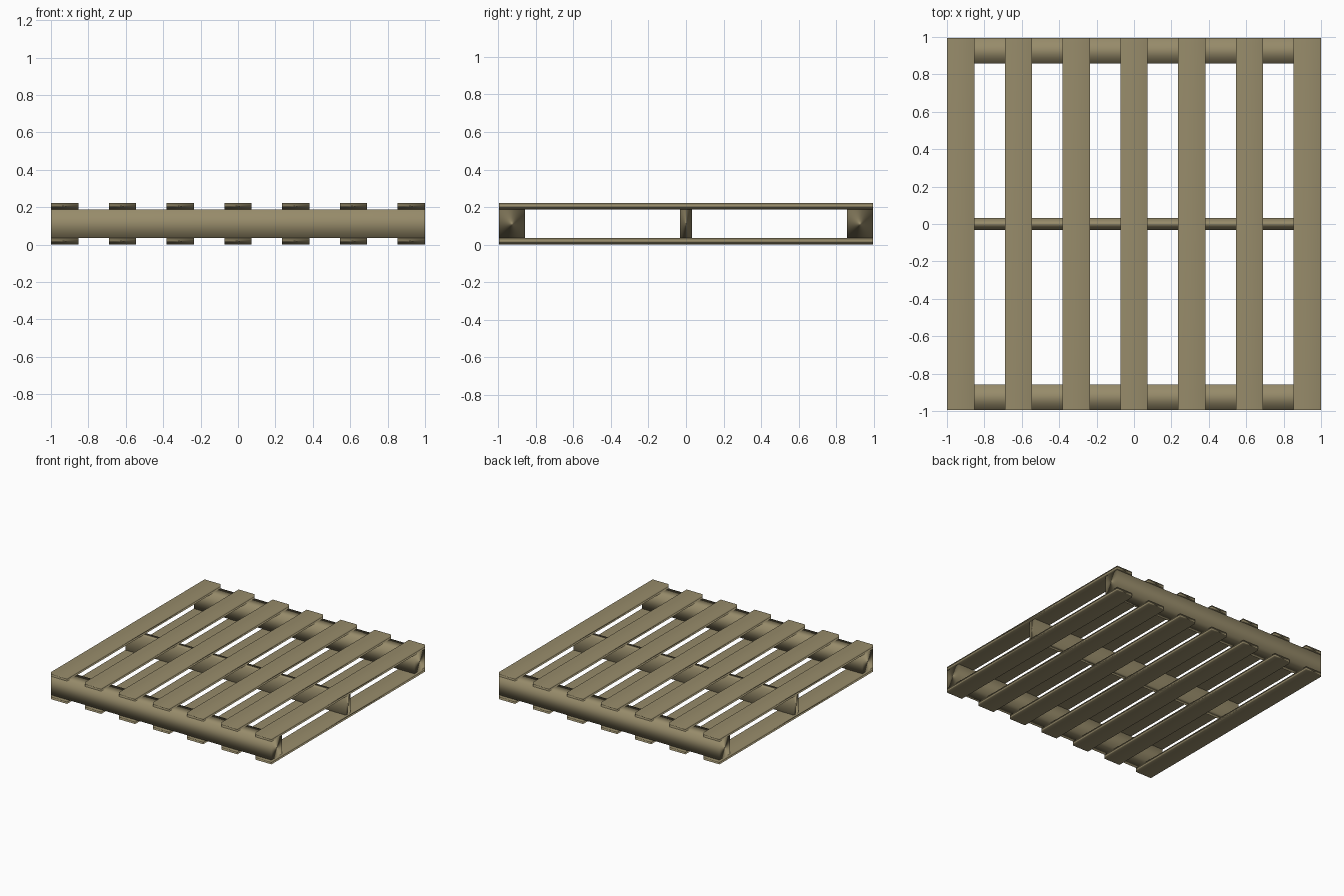
import bpy

if "Cube" in bpy.data.objects:
    bpy.data.objects.remove(bpy.data.objects["Cube"])

# weathered wood
wood = bpy.data.materials.new("weathered_wood")
wood.diffuse_color = (0.31, 0.26, 0.145, 1)
wood.use_nodes = True
wood.node_tree.nodes["Principled BSDF"].inputs["Base Color"].default_value = wood.diffuse_color

HALF_X, HALF_Y = 1.0, 0.995
HEIGHT, SLAT_T, SLAT_W = 0.222, 0.035, 0.146


def plank(name, size, centre):
    """Softly shaded rectangular board."""
    bpy.ops.mesh.primitive_cube_add(size=1, location=centre)
    ob = bpy.context.object
    ob.name = name
    ob.scale = size
    bpy.ops.object.transform_apply(location=False, rotation=False, scale=True)
    bpy.ops.object.shade_smooth()
    # area-weighted normals keep the broad faces flat
    mod = ob.modifiers.new("weighted_normals", 'WEIGHTED_NORMAL')
    mod.mode = 'FACE_AREA'
    ob.data.materials.append(wood)
    return ob


# three beams running left to right
beam_h = HEIGHT - 2 * SLAT_T
for name, width, y in (("front_beam", 0.138, -HALF_Y + 0.069),
                       ("middle_beam", 0.063, 0.0),
                       ("back_beam", 0.138, HALF_Y - 0.069)):
    plank(name, (2 * HALF_X, width, beam_h), (0, y, HEIGHT / 2))

# seven slats above and seven below, running front to back
step = (2 * HALF_X - SLAT_W) / 6
for i in range(7):
    x = (i - 3) * step
    for name, z in (("bottom_slat", SLAT_T / 2), ("top_slat", HEIGHT - SLAT_T / 2)):
        plank(f"{name}_{i + 1}", (SLAT_W, 2 * HALF_Y, SLAT_T), (x, 0, z))
